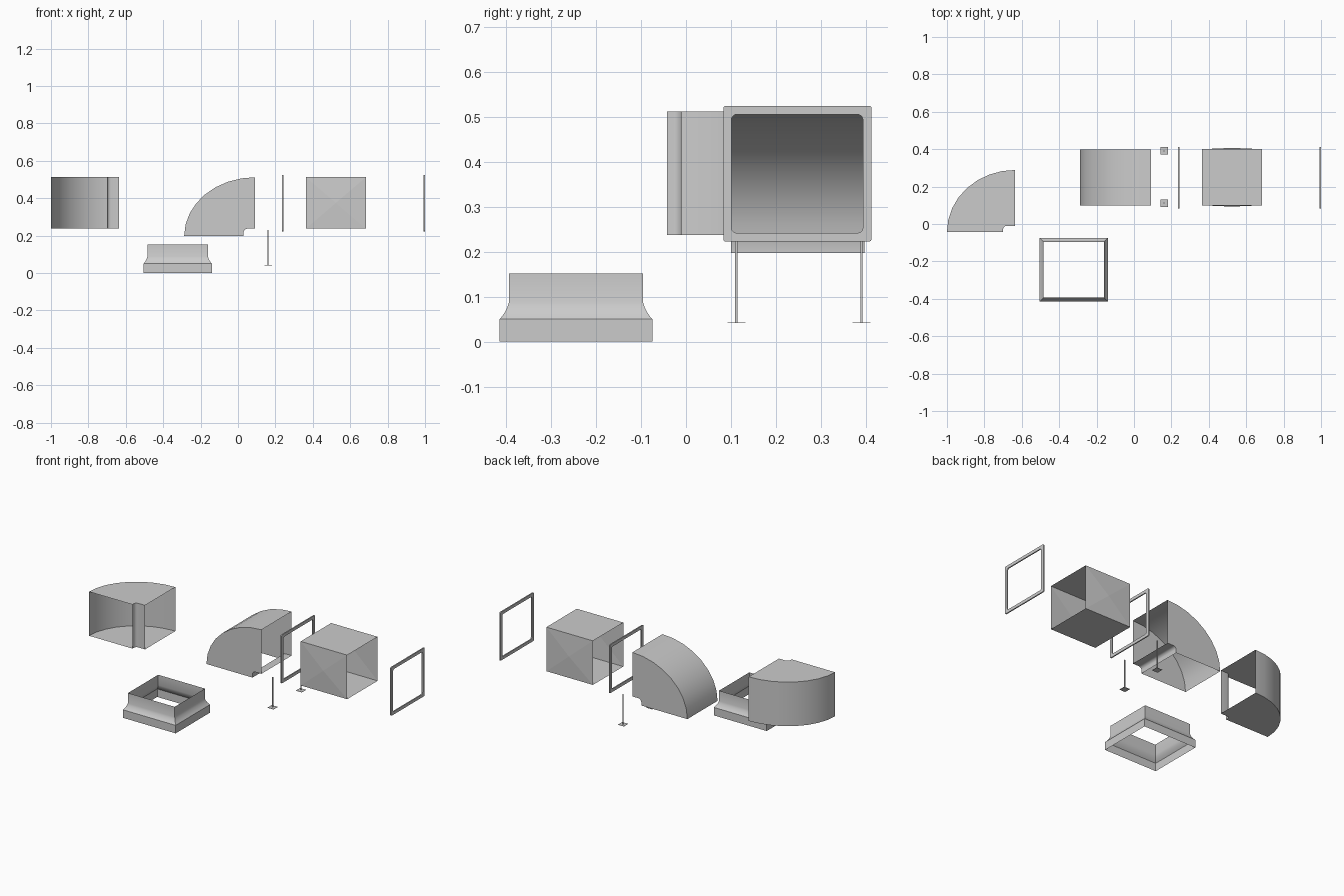
import bpy, bmesh, math

if "Cube" in bpy.data.objects:
    bpy.data.objects.remove(bpy.data.objects["Cube"])


def make(name, verts, faces, smooth=True):
    me = bpy.data.meshes.new(name)
    me.from_pydata(verts, [], faces)
    bm = bmesh.new()
    bm.from_mesh(me)
    bmesh.ops.recalc_face_normals(bm, faces=bm.faces)
    bm.to_mesh(me)
    bm.free()
    ob = bpy.data.objects.new(name, me)
    bpy.context.collection.objects.link(ob)
    if smooth:
        bpy.ops.object.select_all(action='DESELECT')
        ob.select_set(True)
        bpy.context.view_layer.objects.active = ob
        bpy.ops.object.shade_smooth_by_angle(angle=math.radians(35))
    return ob


def loft(rings, closed=False):
    """Quads between equal closed rings; closed joins last ring to first."""
    n = len(rings[0])
    verts = [p for r in rings for p in r]
    faces = []
    count = len(rings)
    for i in range(count if closed else count - 1):
        a, b = i * n, (i + 1) % count * n
        faces += [(a + j, a + (j + 1) % n, b + (j + 1) % n, b + j) for j in range(n)]
    return verts, faces


def elbow(name, u0, u1, v0, v1, inner_u, inner_v, w0, w1, place):
    """Hollow 90 degree duct bend, open at both ends."""
    segs, r = 8, 0.02
    rings = []
    for i in range(segs + 1):
        t = math.pi / 2 * i / segs
        ou, ov = u1 - (u1 - u0) * math.cos(t), v0 + (v1 - v0) * math.sin(t)
        iu = inner_u + r * (1 - math.cos(t))
        iv = inner_v - r + r * math.sin(t)
        if i == 0:
            rings.append([(ou, ov), (inner_u, v0)])
        else:
            rings.append([(ou, ov), (iu, iv)])
    rings[-1][1] = (u1, inner_v)
    rings[-2][1] = (inner_u + r, inner_v)
    sections = [[place(*o, w0), place(*o, w1), place(*i, w1), place(*i, w0)]
                for o, i in rings]
    return make(name, *loft(sections))


def rounded_rect(y0, y1, z0, z1, r, x):
    pts = []
    for k, (cy, cz) in enumerate([(y1 - r, z1 - r), (y0 + r, z1 - r),
                                  (y0 + r, z0 + r), (y1 - r, z0 + r)]):
        for s in range(5):
            a = math.pi / 2 * (k + s / 4)
            pts.append((x, cy + r * math.cos(a), cz + r * math.sin(a)))
    return pts


def flange(name, x0, x1):
    outer = (0.083, 0.413, 0.223, 0.525, 0.005)
    inner = (0.101, 0.394, 0.242, 0.506, 0.012)
    rings = [rounded_rect(*outer, x0), rounded_rect(*outer, x1),
             rounded_rect(*inner, x1), rounded_rect(*inner, x0)]
    return make(name, *loft(rings, closed=True))


def box(name, centre, size):
    rings = []
    for s in (-1, 1):
        rings.append([(centre[0] + i * size[0] / 2, centre[1] + j * size[1] / 2,
                       centre[2] + s * size[2] / 2)
                      for i, j in ((-1, -1), (1, -1), (1, 1), (-1, 1))])
    verts, faces = loft(rings)
    return make(name, verts, faces + [(3, 2, 1, 0), (4, 5, 6, 7)], False)


# Duct bends: one turning sideways, one turning down
elbow("horizontal_elbow", -1.0, -0.635, -0.042, 0.289, -0.70, -0.01, 0.237, 0.512,
      lambda u, v, w: (u, v, w))
elbow("vertical_elbow", -0.288, 0.092, 0.197, 0.512, 0.03, 0.237, 0.10, 0.398,
      lambda u, v, w: (u, w, v))

# Straight duct with cross-broken side panels, open ends
x0, x1, y0, y1, z0, z1 = 0.363, 0.684, 0.10, 0.40, 0.237, 0.512
verts = [(x, y, z) for x in (x0, x1) for y, z in ((y0, z0), (y1, z0), (y1, z1), (y0, z1))]
verts += [((x0 + x1) / 2, y0 - 0.007, (z0 + z1) / 2), ((x0 + x1) / 2, y1 + 0.007, (z0 + z1) / 2)]
faces = [(0, 1, 5, 4), (3, 7, 6, 2)]
for c, q in ((8, (0, 4, 7, 3)), (9, (1, 2, 6, 5))):
    faces += [(q[i], q[(i + 1) % 4], c) for i in range(4)]
make("straight_duct", verts, faces, False)

# Joint frames
flange("middle_flange", 0.236, 0.243)
flange("end_flange", 0.993, 1.0)

# Hanger rods with thin foot plates
for side, y in (("front", 0.112), ("back", 0.391)):
    box(side + "_hanger_rod", (0.161, y, 0.136), (0.005, 0.005, 0.188))
    box(side + "_hanger_plate", (0.161, y, 0.042), (0.04, 0.04, 0.002))

# Flared base collar, open top and bottom
profile = [(0.0, 0.0), (0.0, 0.05), (0.006, 0.057), (0.012, 0.066),
           (0.017, 0.076), (0.021, 0.088), (0.021, 0.152)]
rings = []
for d, z in profile:
    rings.append([(-0.505 + d, -0.415 + d, z), (-0.14 - d, -0.415 + d, z),
                  (-0.14 - d, -0.075 - d, z), (-0.505 + d, -0.075 - d, z)])
make("base_collar", *loft(rings))
